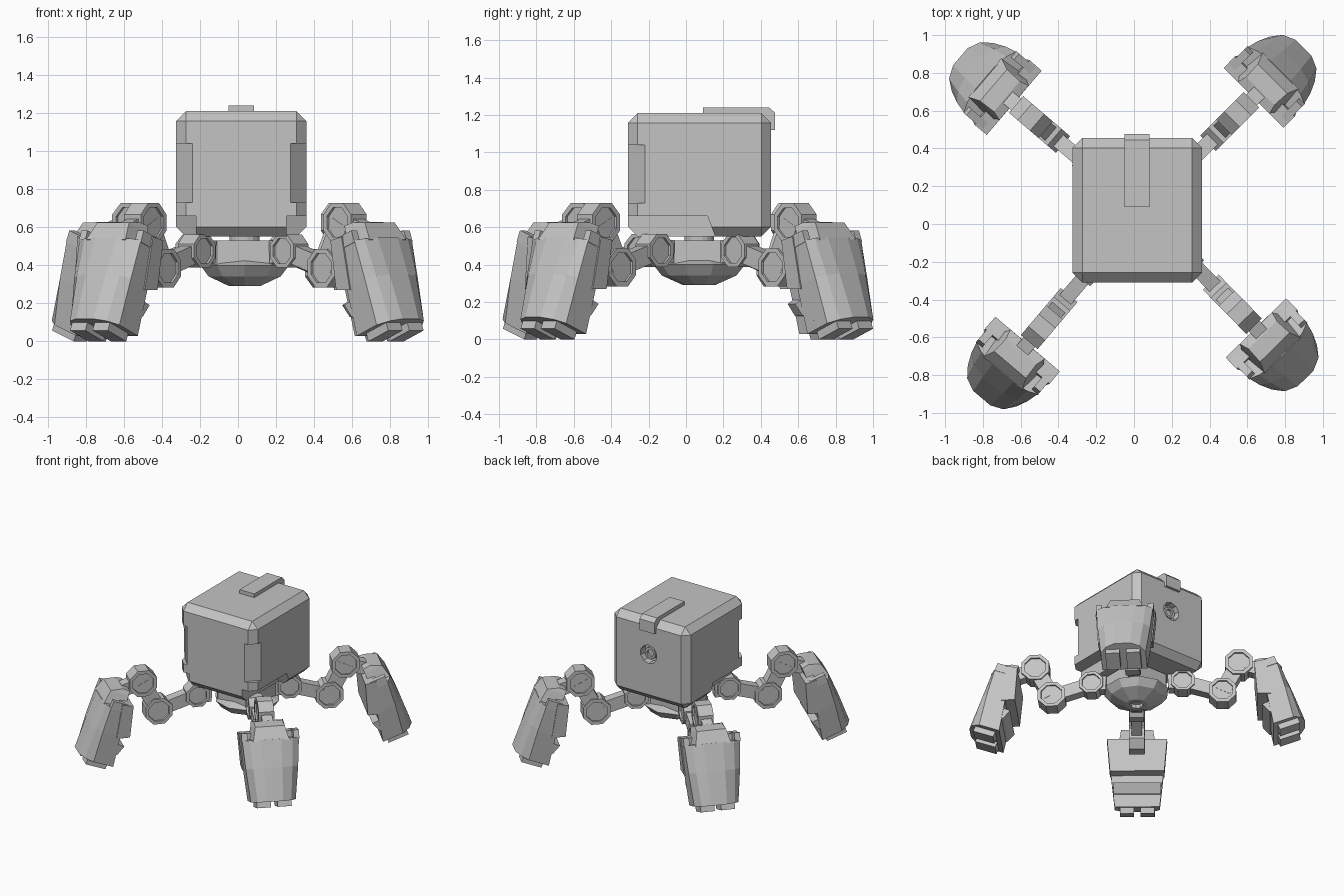
import bpy, bmesh, math
from mathutils import Matrix, Vector

cube = bpy.data.objects.get("Cube")
if cube:
    bpy.data.objects.remove(cube, do_unlink=True)

grey = bpy.data.materials.new("plain_grey")
grey.use_nodes = True
grey.diffuse_color = (0.55, 0.55, 0.55, 1)
grey.node_tree.nodes["Principled BSDF"].inputs["Base Color"].default_value = (0.55, 0.55, 0.55, 1)


def add_object(name, mesh, matrix=Matrix()):
    obj = bpy.data.objects.new(name, mesh)
    obj.matrix_world = matrix
    bpy.context.scene.collection.objects.link(obj)
    return obj


def finish(bm, name):
    bmesh.ops.recalc_face_normals(bm, faces=bm.faces)
    mesh = bpy.data.meshes.new(name)
    bm.to_mesh(mesh)
    bm.free()
    mesh.materials.append(grey)
    return mesh


def loft(name, rings):
    """Closed solid through rings that have equal point counts."""
    bm = bmesh.new()
    rows = [[bm.verts.new(p) for p in ring] for ring in rings]
    n = len(rows[0])
    for a, b in zip(rows, rows[1:]):
        for i in range(n):
            j = (i + 1) % n
            bm.faces.new((a[i], a[j], b[j], b[i]))
    bm.faces.new(rows[0])
    bm.faces.new(rows[-1])
    return finish(bm, name)


def lathe(name, profile, sides, centre, axis="Z"):
    """Turn (radius, height) pairs around an upright or a sideways axis."""
    rings = []
    for radius, h in profile:
        ring = []
        for i in range(sides):
            a = math.tau * (i + 0.5) / sides
            c, s = radius * math.cos(a), radius * math.sin(a)
            ring.append(Vector(centre) + Vector((c, s, h) if axis == "Z" else (c, h, s)))
        rings.append(ring)
    return loft(name, rings)


def carve(obj, mesh):
    """Subtract a solid from an object and apply the result."""
    cutter = add_object("cutter", mesh)
    cutter.hide_render = True
    mod = obj.modifiers.new("cut", 'BOOLEAN')
    mod.operation, mod.object, mod.solver = 'DIFFERENCE', cutter, 'EXACT'
    bpy.context.view_layer.update()
    result = bpy.data.meshes.new_from_object(obj.evaluated_get(bpy.context.evaluated_depsgraph_get()))
    obj.modifiers.clear()
    obj.data = result
    bpy.data.objects.remove(cutter, do_unlink=True)


# Body: box with chamfered edges
LEFT, RIGHT, FRONT, BACK, LOW, TOP = -0.325, 0.36, -0.31, 0.455, 0.55, 1.21
bm = bmesh.new()
bmesh.ops.create_cube(bm, size=1)
for v in bm.verts:
    v.co.x = LEFT if v.co.x < 0 else RIGHT
    v.co.y = FRONT if v.co.y < 0 else BACK
    v.co.z = LOW if v.co.z < 0 else TOP
bmesh.ops.bevel(bm, geom=bm.edges[:], offset=0.052, segments=1, affect='EDGES')
body = add_object("body", finish(bm, "body"))

# Front corner notches and the long recesses low on both sides
recess = [(-0.4, 0.5), (-0.4, 0.66), (0.115, 0.66), (0.175, 0.5)]
for edge, inward in ((LEFT, 1), (RIGHT, -1)):
    corner = [(edge + 0.085 * inward, FRONT), (edge + 0.05 * inward, FRONT - 0.1),
              (edge - 0.1 * inward, FRONT - 0.1), (edge - 0.1 * inward, FRONT + 0.1),
              (edge, FRONT + 0.09)]
    carve(body, loft("notch", [[(x, y, z) for x, y in corner] for z in (0.73, 1.04)]))
    carve(body, loft("recess", [[(edge + x * inward, y, z) for y, z in recess] for x in (-0.1, 0.105)]))

# Round port sunk into the back of the body
PORT = (0.018, BACK, 0.93)
carve(body, lathe("port", [(0.075, -0.06), (0.075, 0.1)], 10, PORT, "Y"))
add_object("port_lens", lathe("port_lens", [(0.048, -0.07), (0.048, -0.02), (0.03, -0.02), (0.03, -0.04)],
                              10, PORT, "Y"))

# Strip over the top that folds down behind
strip = [(0.09, 1.2), (0.09, 1.24), (0.445, 1.24), (0.477, 1.21), (0.477, 1.12), (0.44, 1.12), (0.39, 1.2)]
add_object("top_strip", loft("top_strip", [[(x, y, z) for y, z in strip] for x in (-0.05, 0.083)]))

# Square hub with cut corners, its neck, and the dome beneath
HUB = Vector((0.035, 0.07, 0))
quarter = [Vector((0.172, 0.145, 0)), Vector((0.145, 0.172, 0))]
square = [Matrix.Rotation(math.radians(90 * k), 3, 'Z') @ p for k in range(4) for p in quarter]
add_object("hub", loft("hub", [[HUB + p + Vector((0, 0, z)) for p in square] for z in (0.4, 0.53)]))
add_object("hub_neck", lathe("hub_neck", [(0.08, 0.52), (0.08, 0.57)], 16, HUB))
add_object("hub_dome", lathe("hub_dome", [(0.05, 0.32), (0.05, 0.29), (0.085, 0.29), (0.2, 0.342),
                                          (0.245, 0.4), (0.17, 0.425)], 10, HUB))


# Leg parts, in a frame where x runs outward, y sideways and z up
def joint(name, centre, radius, half):
    inner = radius * 0.75
    return lathe(name, [(inner, 0.015 - half), (inner, -half), (radius, -half),
                        (radius, half), (inner, half), (inner, half - 0.015)], 8, centre, "Y")


def link(name, start, end, height, half):
    a, b = Vector(start), Vector(end)
    side = (b - a).normalized().cross(Vector((0, 1, 0))) * height / 2
    return loft(name, [[p + Vector((0, t, 0)) for p in (a + side, b + side, b - side, a - side)]
                       for t in (-half, half)])


def ledge(name, outline, top_width, taper):
    """Side outline of (reach, height) points, widened to both sides and narrower below."""
    return loft(name, [[(r, s * (top_width - taper * (0.55 - z)), z) for r, z in outline] for s in (-1, 1)])


# Foot frame: u runs down the foot, v outward through it, t sideways
TILT = math.radians(21)


def foot_point(u, v, t):
    return (0.80 + u * math.sin(TILT) + v * math.cos(TILT), t,
            0.60 - u * math.cos(TILT) + v * math.sin(TILT))


def slab(name, us, vs, spans):
    """Foot block with a sideways span at its upper and lower end."""
    return loft(name, [[foot_point(u, vs[0], a), foot_point(u, vs[0], b),
                        foot_point(u, vs[1], b), foot_point(u, vs[1], a)]
                       for u, (a, b) in zip(us, spans)])


def shell_ring(u, width, back, side, front):
    half = [(1, back), (1, side), (0.75, side + (front - side) * 0.65), (0.35, front)]
    outline = half + [(-w, v) for w, v in reversed(half)]
    return [foot_point(u, v, w * width) for w, v in outline]


HIP, LOWER, UPPER = (0.31, 0, 0.475), (0.607, 0, 0.385), (0.728, 0, 0.625)
parts = [
    link("hip_bracket", (0.2, 0, 0.47), (0.29, 0, 0.475), 0.12, 0.04),
    joint("hip_joint", HIP, 0.095, 0.055),
    link("thigh", HIP, LOWER, 0.1, 0.04),
    joint("lower_knee", LOWER, 0.11, 0.058),
    link("shin", LOWER, UPPER, 0.12, 0.045),
    joint("upper_knee", UPPER, 0.112, 0.058),
    link("ankle", UPPER, (0.92, 0, 0.56), 0.1, 0.04),
    loft("foot_shell", [shell_ring(0.14, 0.212, 0.04, 0.175, 0.212), shell_ring(0.35, 0.196, 0.015, 0.16, 0.22),
                        shell_ring(0.6, 0.168, -0.03, 0.13, 0.22)]),
    loft("foot_crown", [
        [foot_point(u, v, t) for v, t in ((0.045, -w), (0.045, w), (out, w - 0.015), (out, 0.015 - w))]
        for u, out, w in ((0.01, 0.1, 0.12), (0.045, 0.185, 0.125), (0.15, 0.21, 0.15))]),
    ledge("foot_inner_plate", [(0.845, 0.53), (0.867, 0.27), (0.97, 0.27), (0.93, 0.55)], 0.225, 0.08),
    ledge("foot_lower_ledge", [(0.96, 0.215), (0.905, 0.19), (0.955, 0.13), (1.04, 0.1), (1.06, 0.2)],
          0.205, 0.07),
]
for s in (-1, 1):
    parts.append(slab("foot_prong", (0.085, 0.15), (0.055, 0.175), ((0.172 * s, 0.215 * s),) * 2))
    parts.append(slab("foot_toe", (0.58, 0.645), (0.005, 0.165), ((0.025 * s, 0.13 * s),) * 2))

# Four legs, each with its heading and its reach from the hub
legs = {"back_left": (45, 0), "back_right": (139.5, 0.035),
        "front_right": (229.7, 0.08), "front_left": (-45.5, 0.025)}
for place, (heading, reach) in legs.items():
    frame = (Matrix.Translation(HUB) @ Matrix.Rotation(math.radians(heading), 4, 'Z')
             @ Matrix.Translation((reach, 0, 0)))
    for mesh in parts:
        add_object(place + "_" + mesh.name.split(".")[0], mesh, frame)
